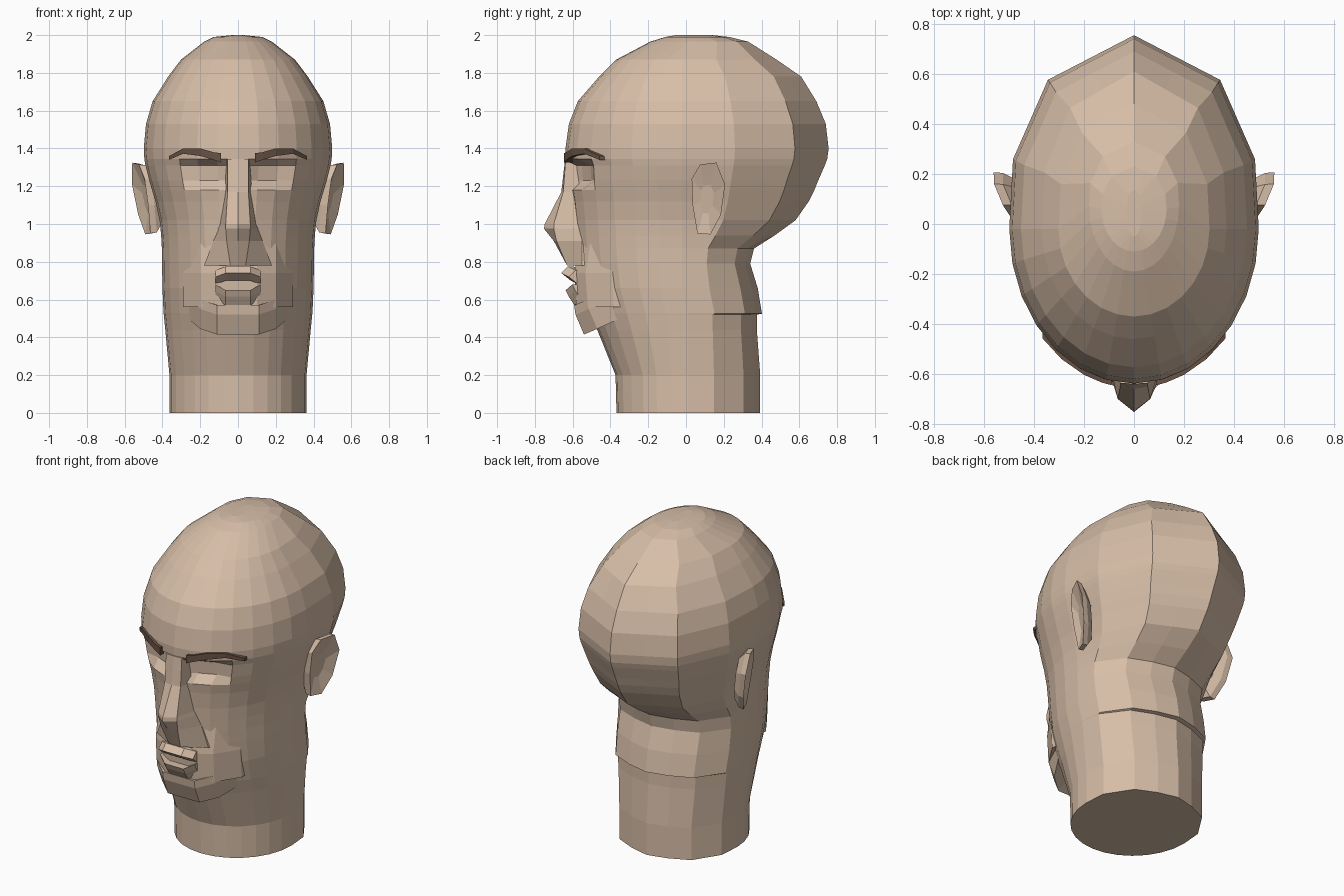
import bpy, bmesh, math

if "Cube" in bpy.data.objects:
    bpy.data.objects.remove(bpy.data.objects["Cube"])


def material(name, rgb):
    m = bpy.data.materials.new(name)
    m.diffuse_color = (*rgb, 1)
    m.use_nodes = True
    m.node_tree.nodes["Principled BSDF"].inputs["Base Color"].default_value = m.diffuse_color
    return m


skin = material("skin tan", (0.68, 0.515, 0.39))
brown = material("brow brown", (0.14, 0.085, 0.058))


def loft(name, rows, mat):
    """Join closed rings of equal length into a capped, flat-shaded solid."""
    bm = bmesh.new()
    rings = [[bm.verts.new(p) for p in row] for row in rows]
    n = len(rings[0])
    for a, b in zip(rings, rings[1:]):
        for i in range(n):
            j = (i + 1) % n
            bm.faces.new((a[i], a[j], b[j], b[i]))
    bm.faces.new(rings[0][::-1])
    bm.faces.new(rings[-1])
    bmesh.ops.recalc_face_normals(bm, faces=bm.faces)
    me = bpy.data.meshes.new(name)
    bm.to_mesh(me)
    bm.free()
    me.materials.append(mat)
    ob = bpy.data.objects.new(name, me)
    bpy.context.collection.objects.link(ob)
    return ob


# Head and neck: rings of (height, half width, front y, back y)
RINGS = [
    (0, .363, -.368, .393), (.2, .363, -.373, .393), (.44, .385, -.47, .375),
    (.52, .393, -.505, .375), (.525, .394, -.507, .402), (.66, .40, -.545, .38),
    (.79, .402, -.57, .34), (.87, .403, -.58, .36), (.94, .407, -.585, .47),
    (1.02, .415, -.59, .58), (1.12, .437, -.60, .65), (1.18, .455, -.61, .68),
    (1.23, .47, -.615, .70), (1.31, .49, -.62, .735), (1.345, .496, -.635, .748),
    (1.40, .499, -.638, .755), (1.53, .487, -.62, .74), (1.65, .452, -.573, .69),
    (1.78, .37, -.46, .61), (1.87, .302, -.37, .48), (1.965, .18, -.19, .33),
    (1.99, .13, -.11, .23), (2.0, .03, -.05, .14),
]
BACK = [(.97, .36), (.69, .77), (.345, .885)]   # broad facets behind the ears
FRONT = 7                                       # finer facets over the face


def head_ring(z, w, yf, yb):
    yc = .01 if z < .6 else -.02
    if z > 1.9:
        yc = (yf + yb) / 2
    half = []
    for i in range(1, FRONT + 1):
        t = math.pi / 2 * i / FRONT
        x, y = w * math.sin(t), yc + (yf - yc) * math.cos(t)
        # eye sockets sink under the brow
        if z in (1.23, 1.31) and .07 < x < .29:
            y += .055
        half.append((x, y, z))
    for u, v in BACK:
        if z < .9 and u < .4:
            v = .92
        half.append((w * u, yc + (yb - yc) * v, z))
    return ([(0, yf, z)] + half + [(0, yb, z)]
            + [(-x, y, z) for x, y, z in reversed(half)])


loft("head_and_neck", [head_ring(*r) for r in RINGS], skin)

# Nose and groove below: (height, shoulder half width, shoulder y, ridge y, base half width)
NOSE = [(1.345, .055, -.637, -.64, .065), (1.17, .055, -.65, -.66, .075),
        (1.0, .065, -.70, -.748, .10), (.975, .065, -.70, -.752, .11),
        (.91, .06, -.685, -.70, .13), (.78, .04, -.63, -.63, .18)]
loft("nose", [[(-b, -.55, z), (-t, ys, z), (0, y, z), (t, ys, z), (b, -.55, z),
               (b, -.48, z), (-b, -.48, z)] for z, t, ys, y, b in NOSE], skin)


def bar(name, profile, stations):
    """Sweep a (y, z) profile sideways; stations are (x, y shift, z shift)."""
    sides = [(-x, dy, dz) for x, dy, dz in reversed(stations)] + stations
    loft(name, [[(x, y + dy, z + dz) for y, z in profile]
                for x, dy, dz in sides], skin)


# Muzzle behind the mouth, then lips and chin
bar("muzzle", [(-.45, .88), (-.575, .90), (-.602, .74), (-.59, .56), (-.45, .56)],
    [(.10, .01, 0), (.20, .07, 0), (.29, .21, 0)])
bar("upper_lip", [(-.5, .77), (-.625, .775), (-.66, .74), (-.61, .70), (-.5, .70)],
    [(.065, 0, 0), (.12, .04, -.02)])
bar("lower_lip", [(-.5, .65), (-.637, .65), (-.62, .615), (-.59, .57), (-.5, .57)],
    [(.065, 0, 0), (.12, .035, .03)])
bar("chin", [(-.44, .58), (-.592, .57), (-.585, .52), (-.54, .415), (-.43, .47)],
    [(.11, 0, 0), (.20, .07, .03), (.26, .18, .08)])

# Ear outline in (y, z), seen from the side
EAR = [(.03, 1.24), (.075, 1.315), (.16, 1.325), (.207, 1.21),
       (.185, 1.05), (.13, .945), (.06, .95), (.035, 1.1)]
BROW = [(.09, 1.325, 1.375), (.13, 1.34, 1.38), (.20, 1.36, 1.40),
        (.29, 1.372, 1.40), (.365, 1.34, 1.36)]

for s, side in ((-1, "left"), (1, "right")):
    def ear_ring(scale, dx):
        ring = []
        for y, z in EAR:
            y, z = .11 + (y - .11) * scale, 1.13 + (z - 1.13) * scale
            ring.append((s * (.478 + .4 * (y - .1) + .15 * (z - .94) + dx), y, z))
        return ring

    # Ear: tapered back, raised rim, hollow middle
    loft("ear_" + side, [ear_ring(.7, -.075), ear_ring(.97, -.035),
                         ear_ring(1, 0), ear_ring(.4, -.025)], skin)

    # Eyebrow: thin strip following the brow curve
    rows = []
    for x, lo, hi in BROW:
        y = -.02 - .62 * math.sqrt(1 - (x / .5) ** 2) - .015
        rows.append([(s * x, y, lo), (s * x, y, hi),
                     (s * x, y + .04, hi), (s * x, y + .04, lo)])
    loft("eyebrow_" + side, rows, brown)
